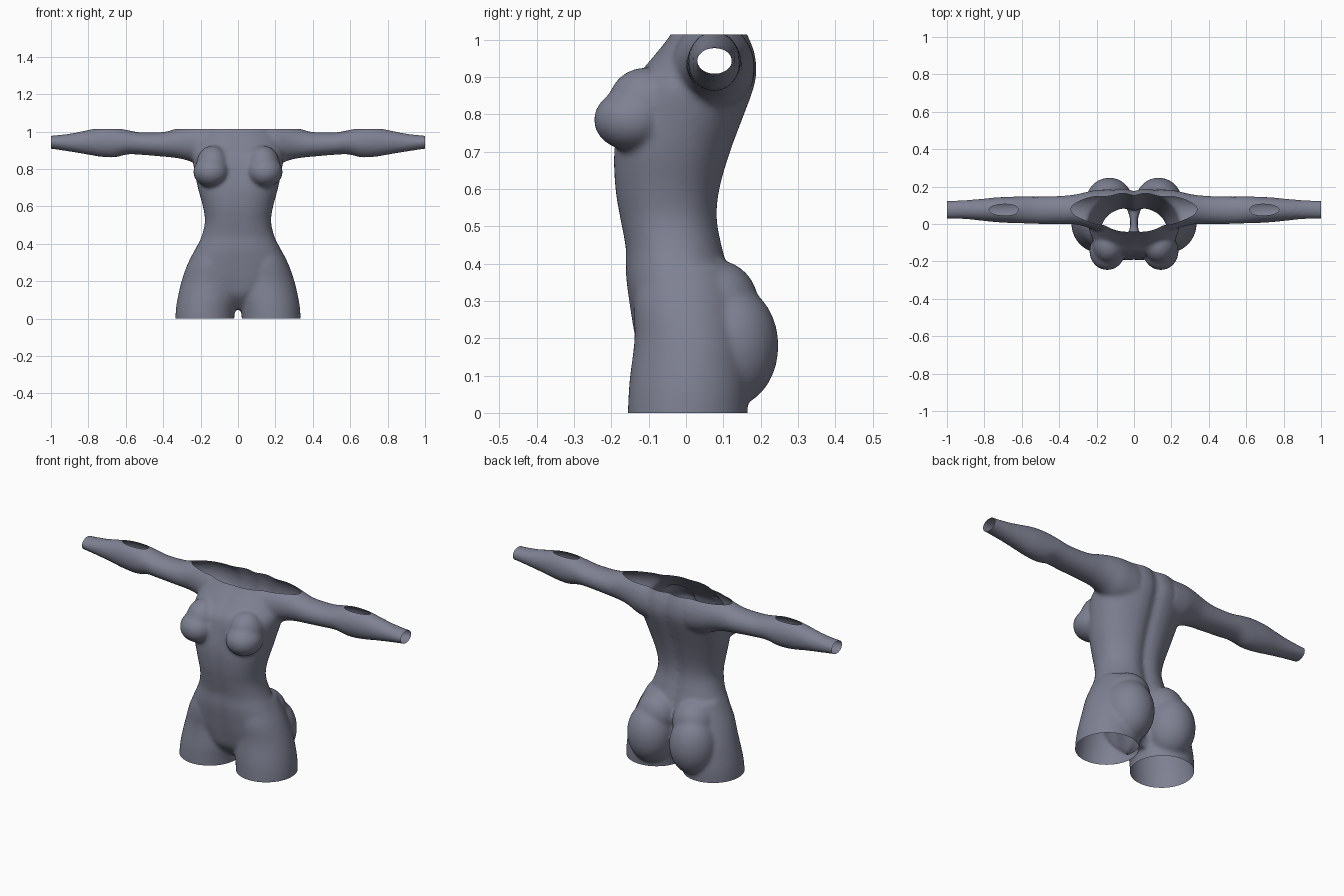
import bpy, bmesh, math
from mathutils import Matrix, Vector

if "Cube" in bpy.data.objects:
    bpy.data.objects.remove(bpy.data.objects["Cube"])

bm = bmesh.new()


def spline(rows, steps=4):
    """Catmull-Rom interpolation of station rows."""
    rows = [Vector(r) for r in rows]
    out = []
    for i in range(len(rows) - 1):
        p0, p1, p2 = rows[max(i - 1, 0)], rows[i], rows[i + 1]
        p3 = rows[min(i + 2, len(rows) - 1)]
        for k in range(steps):
            t = k / steps
            out.append(0.5 * (2 * p1 + (p2 - p0) * t + (2 * p0 - 5 * p1 + 4 * p2 - p3) * t * t
                              + (3 * p1 - p0 - 3 * p2 + p3) * t ** 3))
    return out + [rows[-1]]


def loft(rows, place, power=1.0, groove=0.0, n=40):
    """Closed loft; each row is (t, a_min, a_max, b_min, b_max)."""
    rings = []
    for t, a0, a1, b0, b1 in spline(rows):
        ring = []
        for k in range(n):
            ang = 2 * math.pi * k / n
            c, s = math.cos(ang), math.sin(ang)
            a = (a0 + a1) / 2 + (a1 - a0) / 2 * math.copysign(abs(c) ** power, c)
            b = (b0 + b1) / 2 + (b1 - b0) / 2 * math.copysign(abs(s) ** power, s)
            # shallow centre line, deeper on the back
            b -= groove * math.exp(-(a / 0.035) ** 2) * (1 if s > 0 else -0.3)
            ring.append(bm.verts.new(place(t, a, b)))
        rings.append(ring)
    faces = [bm.faces.new(rings[0]), bm.faces.new(rings[-1][::-1])]
    for r, q in zip(rings, rings[1:]):
        for k in range(n):
            j = (k + 1) % n
            faces.append(bm.faces.new((r[k], q[k], q[j], r[j])))
    bmesh.ops.recalc_face_normals(bm, faces=faces)


def ball(centre, radii, tilt=0.0):
    m = (Matrix.Translation(centre) @ Matrix.Rotation(tilt, 4, 'X')
         @ Matrix.Diagonal((*radii, 1)))
    bmesh.ops.create_uvsphere(bm, u_segments=32, v_segments=20, radius=1, matrix=m)


# trunk: (height, left, right, front, back)
trunk = [(z, -w, w, f, b) for z, w, f, b in (
    (0.05, 0.05, -0.05, 0.09), (0.12, 0.17, -0.115, 0.12), (0.20, 0.275, -0.138, 0.13),
    (0.30, 0.262, -0.155, 0.135), (0.37, 0.228, -0.164, 0.122), (0.44, 0.195, -0.165, 0.104),
    (0.52, 0.177, -0.180, 0.090), (0.60, 0.188, -0.193, 0.097), (0.70, 0.215, -0.196, 0.125),
    (0.80, 0.235, -0.180, 0.162), (0.87, 0.245, -0.162, 0.187), (0.92, 0.235, -0.120, 0.195),
    (0.97, 0.215, -0.078, 0.188), (1.013, 0.190, -0.045, 0.170), (1.08, 0.150, -0.010, 0.140))]
loft(trunk, lambda t, a, b: (a, b, t), power=0.9, groove=0.02)

for s in (-1, 1):
    # thigh
    loft([(-0.06, 0.020, 0.336, -0.156, 0.165), (0.0, 0.020, 0.335, -0.156, 0.165),
          (0.05, 0.014, 0.332, -0.154, 0.168), (0.10, 0.005, 0.325, -0.150, 0.168),
          (0.20, 0.000, 0.302, -0.138, 0.160), (0.30, 0.010, 0.266, -0.140, 0.140),
          (0.40, 0.040, 0.213, -0.120, 0.110)],
         lambda t, a, b: (s * a, b, t))
    # buttock
    ball((s * 0.132, 0.118, 0.18), (0.126, 0.130, 0.165))
    ball((s * 0.110, 0.080, 0.29), (0.115, 0.115, 0.12))
    # breast and its upper slope
    ball((s * 0.143, -0.145, 0.785), (0.096, 0.102, 0.083))
    ball((s * 0.135, -0.110, 0.825), (0.088, 0.100, 0.10), tilt=-0.5)
    # arm: (reach, front, back, bottom, top)
    loft([(0.12, -0.045, 0.185, 0.800, 1.045), (0.20, -0.035, 0.182, 0.815, 1.045),
          (0.26, -0.015, 0.170, 0.842, 1.035), (0.32, -0.002, 0.157, 0.857, 1.019),
          (0.40, 0.000, 0.150, 0.866, 0.998), (0.52, 0.000, 0.147, 0.876, 0.996),
          (0.59, 0.003, 0.148, 0.878, 1.008), (0.66, 0.005, 0.146, 0.862, 1.021),
          (0.74, 0.010, 0.142, 0.866, 1.020), (0.82, 0.018, 0.134, 0.880, 1.005),
          (0.90, 0.026, 0.128, 0.893, 0.989), (1.0, 0.029, 0.124, 0.908, 0.978),
          (1.06, 0.030, 0.123, 0.910, 0.976)],
         lambda t, a, b: (s * t, a, b))

# fuse all forms into one smooth skin
raw = bpy.data.meshes.new("body_forms")
bm.to_mesh(raw)
bm.free()
body = bpy.data.objects.new("torso_skin", raw)
bpy.context.collection.objects.link(body)
rm = body.modifiers.new("fuse", 'REMESH')
rm.mode = 'VOXEL'
rm.voxel_size = 0.01
sm = body.modifiers.new("soften", 'SMOOTH')
sm.factor = 0.5
sm.iterations = 7
skin = bpy.data.meshes.new_from_object(body.evaluated_get(bpy.context.evaluated_depsgraph_get()))
body.modifiers.clear()
body.data = skin
bpy.data.meshes.remove(raw)

# flat open cuts at the neck, thighs and wrists
bm = bmesh.new()
bm.from_mesh(skin)
for co, no in (((0, 0, 1.013), (0, 0, 1)), ((0, 0, 0), (0, 0, -1)),
               ((1, 0, 0), (1, 0, 0)), ((-1, 0, 0), (-1, 0, 0))):
    bmesh.ops.bisect_plane(bm, geom=bm.verts[:] + bm.edges[:] + bm.faces[:], dist=1e-5,
                           plane_co=co, plane_no=no, clear_outer=True)
for f in bm.faces:
    f.smooth = True
bm.to_mesh(skin)
bm.free()

mat = bpy.data.materials.new("slate_grey")
mat.diffuse_color = (0.21, 0.22, 0.29, 1)
mat.use_nodes = True
mat.node_tree.nodes["Principled BSDF"].inputs["Base Color"].default_value = mat.diffuse_color
skin.materials.clear()
skin.materials.append(mat)
